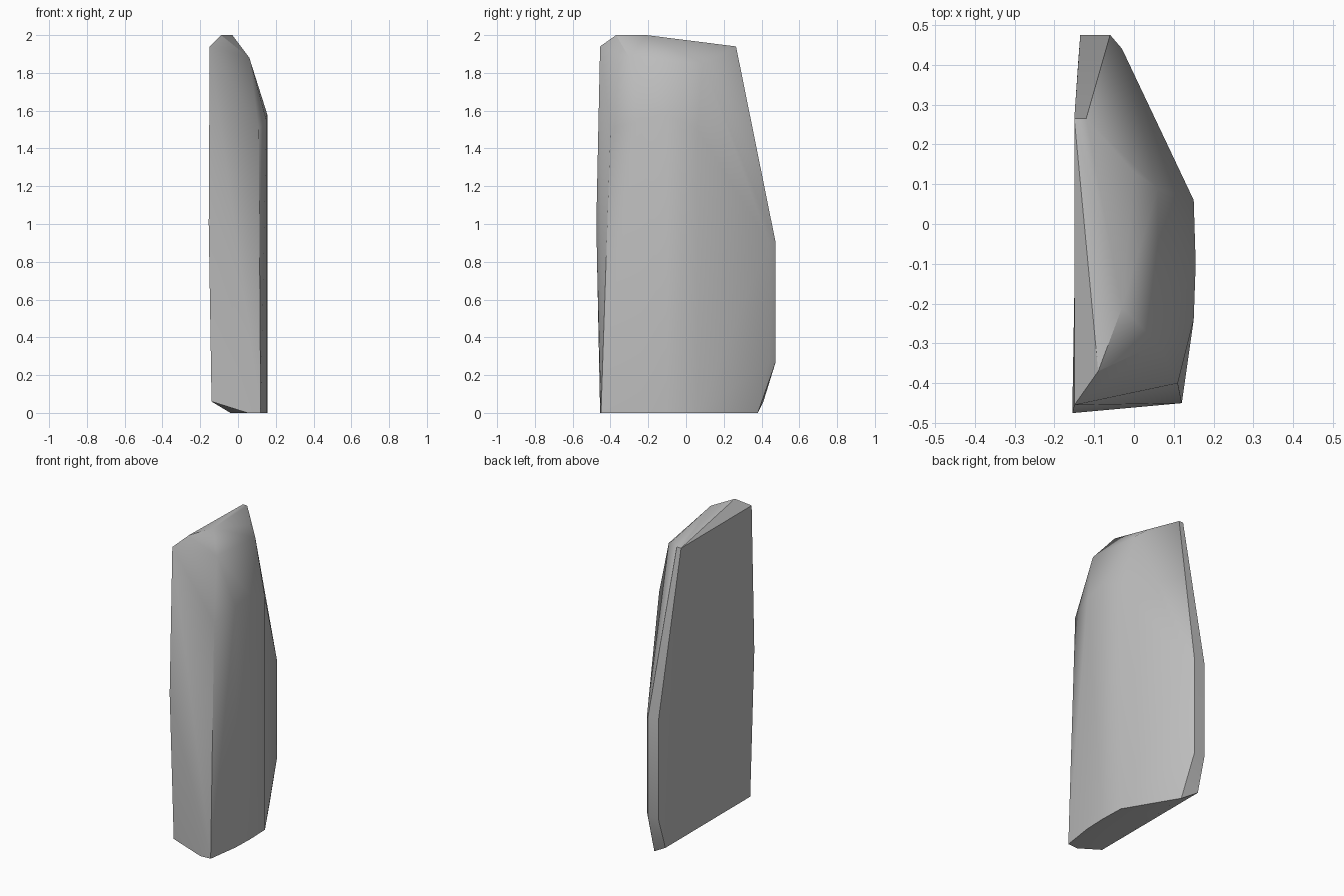
import bpy
import bmesh
import math

# Remove the default cube only
default_cube = bpy.data.objects.get("Cube")
if default_cube:
    bpy.data.objects.remove(default_cube, do_unlink=True)


def make_material(name, colour):
    material = bpy.data.materials.new(name)
    material.use_nodes = True
    material.diffuse_color = colour
    material.node_tree.nodes["Principled BSDF"].inputs["Base Color"].default_value = colour
    return material


def faceted_solid(name, edge_lines, material, smooth_angle):
    """Wrap a convex surface around the edge lines of a cut stone."""
    bm = bmesh.new()
    for line in edge_lines:
        for point in line:
            bm.verts.new(point)
    hull = bmesh.ops.convex_hull(bm, input=bm.verts)
    unused = {v for v in hull["geom_interior"] + hull["geom_unused"]
              if isinstance(v, bmesh.types.BMVert)}
    bmesh.ops.delete(bm, geom=list(unused), context="VERTS")
    # Merge nearly coplanar triangles into clean facets
    bmesh.ops.dissolve_limit(bm, angle_limit=math.radians(1),
                             verts=bm.verts, edges=bm.edges)
    bmesh.ops.recalc_face_normals(bm, faces=bm.faces)

    mesh = bpy.data.meshes.new(name)
    bm.to_mesh(mesh)
    bm.free()
    mesh.materials.append(material)
    obj = bpy.data.objects.new(name, mesh)
    bpy.context.collection.objects.link(obj)

    bpy.ops.object.select_all(action="DESELECT")
    obj.select_set(True)
    bpy.context.view_layer.objects.active = obj
    bpy.ops.object.shade_smooth_by_angle(angle=math.radians(smooth_angle))
    return obj


def column(x, y, bottom, top):
    """Two points of an upright line on the bulging side."""
    return [(x, y, bottom), (x, y, top)]


# Edges of the flat side
flat_front_edge = [(-.14, -.455, .06), (-.155, -.475, 1), (-.15, -.455, 1.94)]
flat_back_edge = [(-.14, .41, .06), (-.135, .475, .27),
                  (-.135, .475, .9), (-.15, .265, 1.94)]

# Narrow strip along the back
back_edge = [(-.04, .38, 0), (-.06, .475, .27), (-.06, .475, .9),
             (-.03, .44, .27), (-.03, .44, .9), (-.12, .265, 1.94)]

# Ridge between the front and the bulging side
front_ridge = [(.05, -.455, 0), (.12, -.45, 0), (.11, -.4, 1.5),
               (.06, -.3, 1.88)]

# Bulging side
bulge = (column(.15, -.24, 0, 1.55) + column(.155, -.1, 0, 1.58)
         + column(.15, .06, 0, 1.5))

# Bevelled crown
crown = [(-.09, -.37, 2), (-.03, -.21, 2), (0, .13, 1.9), (.06, .09, 1.85)]

stone_grey = make_material("stone_grey", (.5, .5, .5, 1))
faceted_solid("stone_slab",
              [flat_front_edge, flat_back_edge, back_edge,
               front_ridge, bulge, crown],
              stone_grey, 32)
